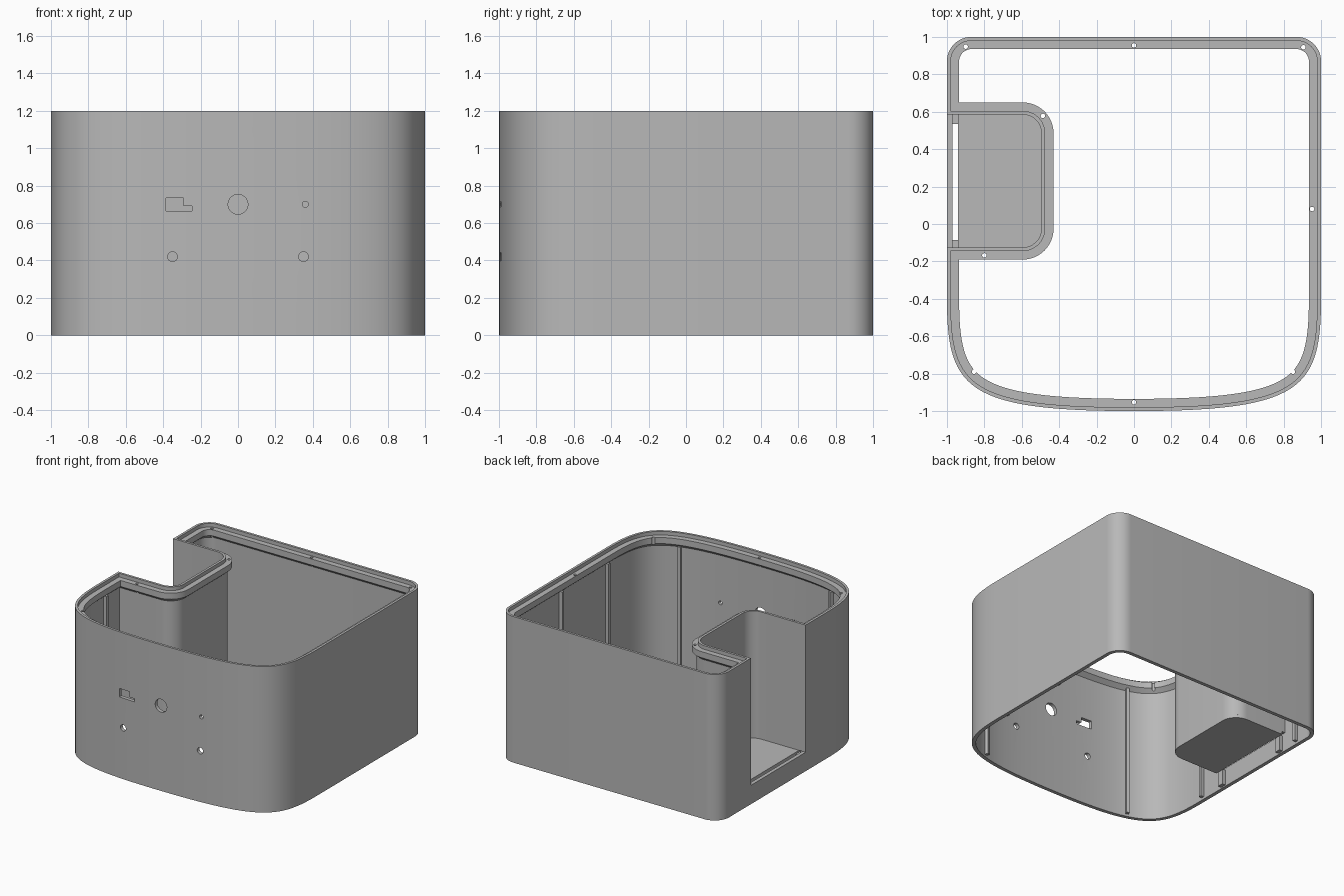
import bpy, bmesh, math
from mathutils import Vector

cube = bpy.data.objects.get("Cube")
if cube:
    bpy.data.objects.remove(cube, do_unlink=True)

TOP, SILL, WALL = 1.2, 0.155, 0.03

grey = bpy.data.materials.new("plain grey")
grey.use_nodes = True
grey.diffuse_color = (0.48, 0.48, 0.48, 1)
grey.node_tree.nodes["Principled BSDF"].inputs["Base Color"].default_value = (0.48, 0.48, 0.48, 1)


def arc(cx, cy, r, a0, a1, n=12):
    angles = [math.radians(a0 + (a1 - a0) * i / n) for i in range(n + 1)]
    return [Vector((cx + r * math.cos(a), cy + r * math.sin(a))) for a in angles]


def bezier(p, n=28):
    p = [Vector(q) for q in p]
    pts = []
    for i in range(n + 1):
        t = i / n
        s = 1 - t
        pts.append(p[0] * s**3 + p[1] * 3 * s * s * t + p[2] * 3 * s * t * t + p[3] * t**3)
    return pts


def offset(path, d):
    """Move a counter-clockwise loop inward by d with mitred corners."""
    out = []
    for i, p in enumerate(path):
        e0 = (p - path[i - 1]).normalized()
        e1 = (path[(i + 1) % len(path)] - p).normalized()
        n0, n1 = Vector((-e0.y, e0.x)), Vector((-e1.y, e1.x))
        out.append(p + (n0 + n1) * d / (1 + n0.dot(n1)))
    return out


def finish(name, bm):
    bmesh.ops.recalc_face_normals(bm, faces=bm.faces)
    mesh = bpy.data.meshes.new(name)
    bm.to_mesh(mesh)
    bm.free()
    mesh.materials.append(grey)
    ob = bpy.data.objects.new(name, mesh)
    bpy.context.collection.objects.link(ob)
    return ob


def sweep(name, path, section):
    """Carry a closed section of (inset, height) pairs round the outline."""
    bm = bmesh.new()
    rings = [[bm.verts.new((p.x, p.y, z)) for p in offset(path, d)] for d, z in section]
    for k, a in enumerate(rings):
        b = rings[(k + 1) % len(rings)]
        for i in range(len(path)):
            j = (i + 1) % len(path)
            bm.faces.new((a[i], a[j], b[j], b[i]))
    return finish(name, bm)


def plate(name, pts, z0, z1):
    bm = bmesh.new()
    face = bm.faces.new([bm.verts.new((p.x, p.y, z0)) for p in pts])
    ext = bmesh.ops.extrude_face_region(bm, geom=[face])
    verts = [v for v in ext["geom"] if isinstance(v, bmesh.types.BMVert)]
    bmesh.ops.translate(bm, verts=verts, vec=(0, 0, z1 - z0))
    return finish(name, bm)


def box(name, centre, size, angle=0):
    bm = bmesh.new()
    bmesh.ops.create_cube(bm, size=1)
    bmesh.ops.scale(bm, verts=bm.verts, vec=size)
    ob = finish(name, bm)
    ob.location = centre
    ob.rotation_euler.z = angle
    return ob


def rod(name, centre, r, length, lying=False):
    bm = bmesh.new()
    bmesh.ops.create_cone(bm, cap_ends=True, segments=28, radius1=r, radius2=r, depth=length)
    ob = finish(name, bm)
    ob.location = centre
    ob.rotation_euler.x = math.pi / 2 if lying else 0
    return ob


def activate(ob):
    bpy.ops.object.select_all(action="DESELECT")
    ob.select_set(True)
    bpy.context.view_layer.objects.active = ob


def cut(ob, cutter):
    mod = ob.modifiers.new("cut", "BOOLEAN")
    mod.operation, mod.solver, mod.object = "DIFFERENCE", "EXACT", cutter
    activate(ob)
    bpy.ops.object.modifier_apply(modifier=mod.name)
    bpy.data.objects.remove(cutter, do_unlink=True)


# Outline: bowed front, straight sides, rounded back corners, side pocket
front = bezier([(-1, -0.4), (-1, -0.88), (-0.9, -1), (0, -1)])
front += [Vector((-p.x, p.y)) for p in reversed(front[:-1])]
body = front + arc(0.87, 0.87, 0.13, 0, 90) + arc(-0.87, 0.87, 0.13, 90, 180)
mouth_back, mouth_front = Vector((-1, 0.585)), Vector((-1, -0.125))
pocket = arc(-0.595, 0.485, 0.1, 90, 0) + arc(-0.595, -0.025, 0.1, 0, -90)

# Upper shell with lid recess and inner flange, and the closed base band
shell = sweep("shell", body + [mouth_back] + pocket + [mouth_front],
              [(0, SILL), (0, TOP), (0.02, TOP), (0.02, 1.17), (0.065, 1.17),
               (0.065, 1.12), (WALL, 1.09), (WALL, SILL)])
base = sweep("base_band", body + [mouth_back, mouth_front],
             [(0, 0), (0, SILL), (WALL, SILL), (WALL, 0)])

# Pocket floor, with a narrow slot left behind the sill
rim = arc(-0.595, 0.485, 0.13, 90, 0) + arc(-0.595, -0.025, 0.13, 0, -90)
floor = plate("pocket_floor", [Vector((-0.94, 0.615))] + rim + [Vector((-0.94, -0.155))],
              0.13, SILL)
for side, y in (("back", 0.56), ("front", -0.11)):
    box("slot_end_" + side, (-0.955, y, 0.075), (0.03, 0.05, 0.13))

# Front panel openings
for x, z, r in ((0, 0.70, 0.053), (0.36, 0.70, 0.016), (-0.35, 0.42, 0.026), (0.35, 0.42, 0.026)):
    cut(shell, rod("hole_cutter", (x, -0.95, z), r, 0.3, True))
cut(shell, box("slot_cutter", (-0.338, -0.95, 0.70), (0.095, 0.3, 0.07)))
cut(shell, box("slot_cutter", (-0.278, -0.95, 0.678), (0.066, 0.3, 0.026)))

# Screw holes through the flange
for x, y in ((-0.9, 0.948), (0, 0.955), (0.905, 0.945), (0.952, 0.08), (0.85, -0.79),
             (0, -0.953), (-0.855, -0.79), (-0.8, -0.168), (-0.487, 0.578)):
    cut(shell, rod("screw_cutter", (x, y, 1.15), 0.012, 0.2))

for ob in (shell, base, floor):
    activate(ob)
    bpy.ops.object.shade_smooth_by_angle(angle=math.radians(30))

# Vertical ribs inside the walls
ribs = [(0.958, 0.25, 0), (0.958, -0.35, 0), (-0.958, -0.35, 0), (-0.958, 0.75, 0),
        (0.69, -0.9, -68), (-0.69, -0.9, 68)]
for i, (x, y, a) in enumerate(ribs):
    box(f"rib_{i + 1}", (x, y, 0.56), (0.034, 0.025, 1.08), math.radians(a))
